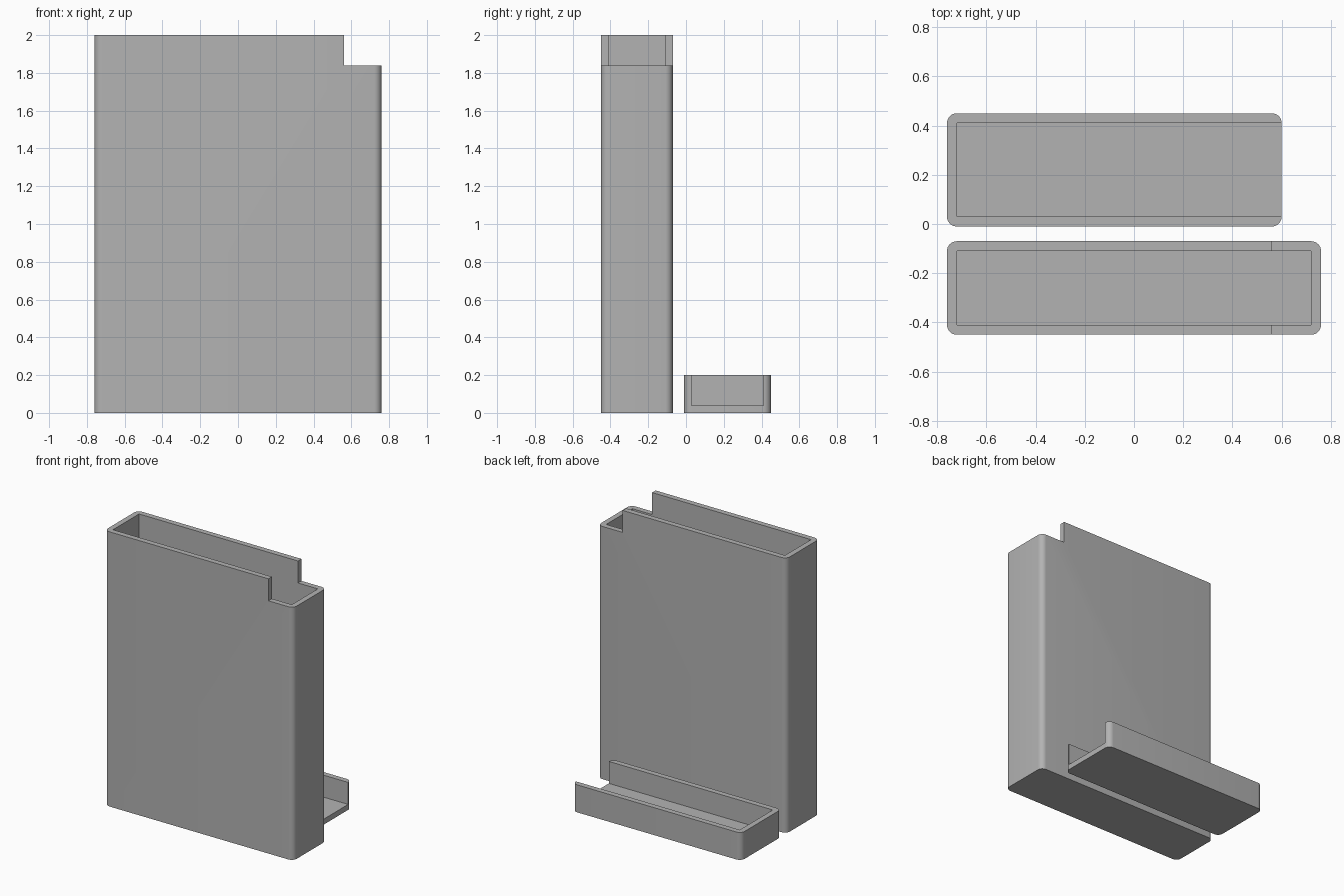
import bpy
import bmesh

WALL = 0.04

cube = bpy.data.objects.get("Cube")
if cube:
    bpy.data.objects.remove(cube, do_unlink=True)

grey = bpy.data.materials.new("plain grey")
grey.use_nodes = True
colour = (0.45, 0.45, 0.45, 1)
grey.diffuse_color = colour
grey.node_tree.nodes["Principled BSDF"].inputs["Base Color"].default_value = colour


def block(name, low, high, radius=0):
    """Box between two corners, with optional rounded upright edges."""
    bm = bmesh.new()
    bmesh.ops.create_cube(bm, size=1)
    for v in bm.verts:
        v.co = [(a + b) / 2 + c * (b - a) for a, b, c in zip(low, high, v.co)]
    if radius:
        upright = [e for e in bm.edges
                   if abs(e.verts[0].co.z - e.verts[1].co.z) > 0.01]
        bmesh.ops.bevel(bm, geom=upright, offset=radius, segments=8,
                        profile=0.5, affect='EDGES')
    mesh = bpy.data.meshes.new(name)
    bm.to_mesh(mesh)
    bm.free()
    mesh.materials.append(grey)
    obj = bpy.data.objects.new(name, mesh)
    bpy.context.collection.objects.link(obj)
    return obj


def carve(obj, low, high):
    """Cut a box-shaped space out of a part."""
    cutter = block("cutter", low, high)
    cutter.hide_render = True
    mod = obj.modifiers.new("cut", 'BOOLEAN')
    mod.operation = 'DIFFERENCE'
    mod.solver = 'EXACT'
    mod.object = cutter
    select(obj)
    bpy.ops.object.modifier_apply(modifier=mod.name)
    bpy.data.objects.remove(cutter, do_unlink=True)


def select(obj):
    bpy.ops.object.select_all(action='DESELECT')
    obj.select_set(True)
    bpy.context.view_layer.objects.active = obj


# Tall open case with a lowered rim at its left end
case = block("case", (-0.76, -0.45, 0), (0.76, -0.07, 2), WALL)
carve(case, (-0.72, -0.41, WALL), (0.72, -0.11, 2.2))
carve(case, (0.56, -0.6, 1.84), (0.9, 0.1, 2.2))

# Shallow tray-like lid, open at its left end
lid = block("lid", (-0.76, -0.01, 0), (0.6, 0.45, 0.2), WALL)
carve(lid, (-0.72, 0.03, WALL), (0.8, 0.41, 0.4))

# Smooth corners, crisp rims
for part in (case, lid):
    select(part)
    bpy.ops.object.shade_smooth_by_angle()
